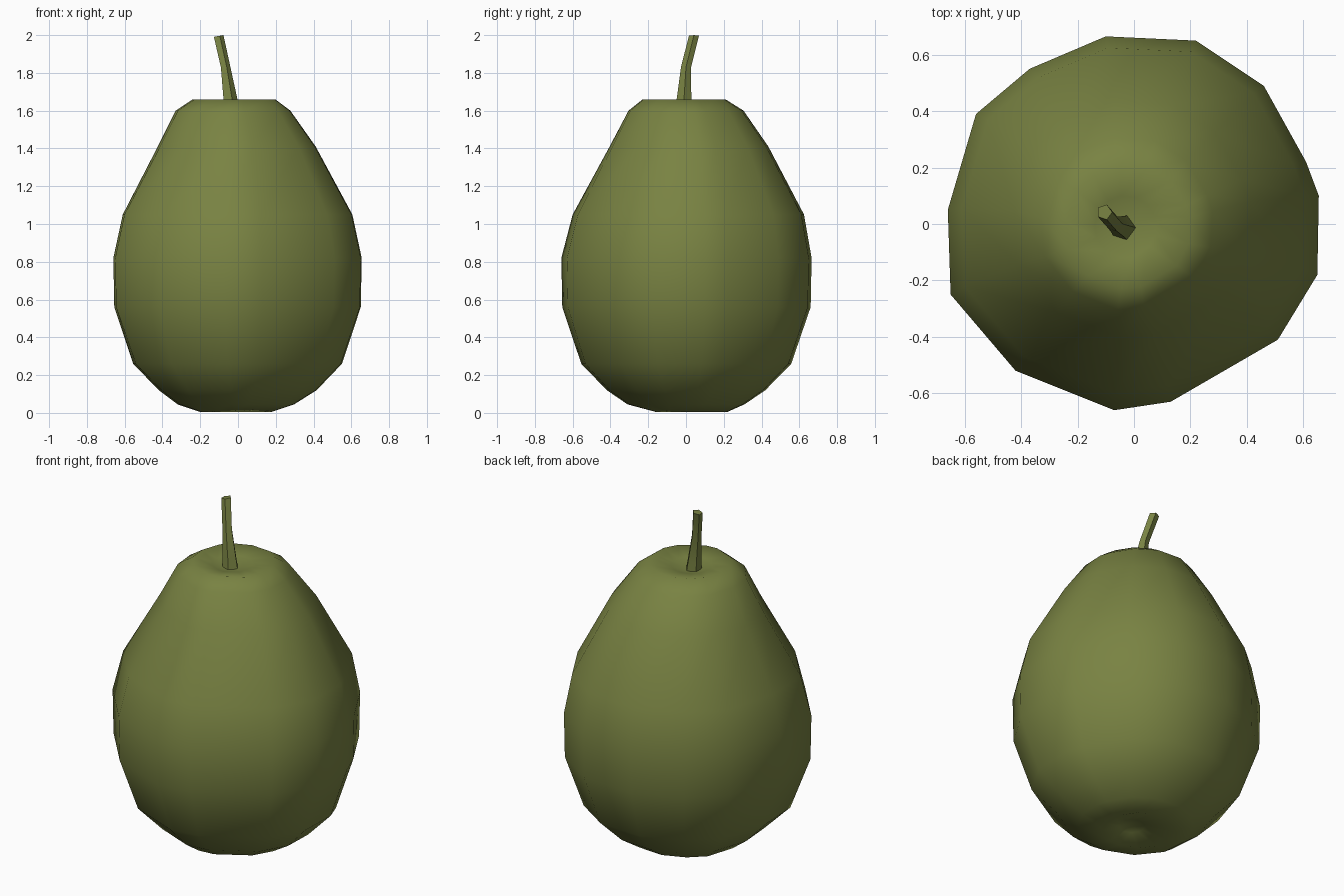
import bpy, bmesh, math
from mathutils import Vector

if "Cube" in bpy.data.objects:
    bpy.data.objects.remove(bpy.data.objects["Cube"])

green = bpy.data.materials.new("pear green")
green.diffuse_color = (0.19, 0.225, 0.055, 1)
green.use_nodes = True
green.node_tree.nodes["Principled BSDF"].inputs["Base Color"].default_value = green.diffuse_color


def loft(name, rings, low=None, high=None):
    """Skin closed rings of points; low / high are pole points or None for flat caps."""
    bm = bmesh.new()
    rows = [[bm.verts.new(p) for p in r] for r in rings]
    n = len(rows[0])
    for a, b in zip(rows, rows[1:]):
        for i in range(n):
            j = (i + 1) % n
            bm.faces.new((a[i], a[j], b[j], b[i]))
    for row, pole in ((rows[0], low), (rows[-1], high)):
        if pole is None:
            bm.faces.new(row)
        else:
            v = bm.verts.new(pole)
            for i in range(n):
                bm.faces.new((row[i], row[(i + 1) % n], v))
    bmesh.ops.recalc_face_normals(bm, faces=bm.faces[:])
    me = bpy.data.meshes.new(name)
    bm.to_mesh(me)
    bm.free()
    ob = bpy.data.objects.new(name, me)
    bpy.context.collection.objects.link(ob)
    me.materials.append(green)
    bpy.context.view_layer.objects.active = ob
    ob.select_set(True)
    bpy.ops.object.shade_smooth_by_angle(angle=math.radians(65))
    ob.select_set(False)
    return ob


# Fruit: irregular hand-cut outline swept along the pear profile
outline = [(.655, .1), (.61, .22), (.46, .49), (.22, .65), (-.1, .665), (-.37, .55), (-.56, .39),
           (-.66, .05), (-.65, -.25), (-.42, -.52), (-.07, -.66), (.13, -.63), (.51, -.41), (.65, -.18)]
# (z, radius, centre x, centre y, how irregular)
profile = [(.05, .07, 0, -.02, 0), (.005, .19, -.01, .03, .3), (.045, .31, -.01, 0, .5),
           (.12, .42, 0, 0, .6), (.26, .555, 0, 0, .8), (.56, .655, 0, 0, 1),
           (.82, .66, 0, 0, 1), (1.05, .61, 0, .01, 1), (1.41, .42, -.005, .015, .7),
           (1.60, .305, -.025, 0, .5), (1.66, .22, -.02, -.01, .4), (1.64, .11, -.03, -.01, 0)]
rings = []
for z, r, cx, cy, k in profile:
    ring = []
    for p in outline:
        d = Vector(p)
        d = d.normalized().lerp(d / .66, k) * r
        ring.append((cx + d.x, cy + d.y, z))
    rings.append(ring)
loft("fruit", rings, (0, -.02, .07), (-.04, -.01, 1.61))

# Stem: five-sided, leaning and thinning upward
path = [(-.035, -.015, 1.58, .05), (-.045, -.01, 1.67, .04), (-.068, 0, 1.83, .028), (-.105, .042, 1.995, .028)]
stem = [[(x + r * math.cos(a), y + r * math.sin(a), z + (.005 * math.cos(a) if z > 1.9 else 0))
         for a in (math.tau * i / 5 for i in range(5))] for x, y, z, r in path]
loft("stem", stem)
